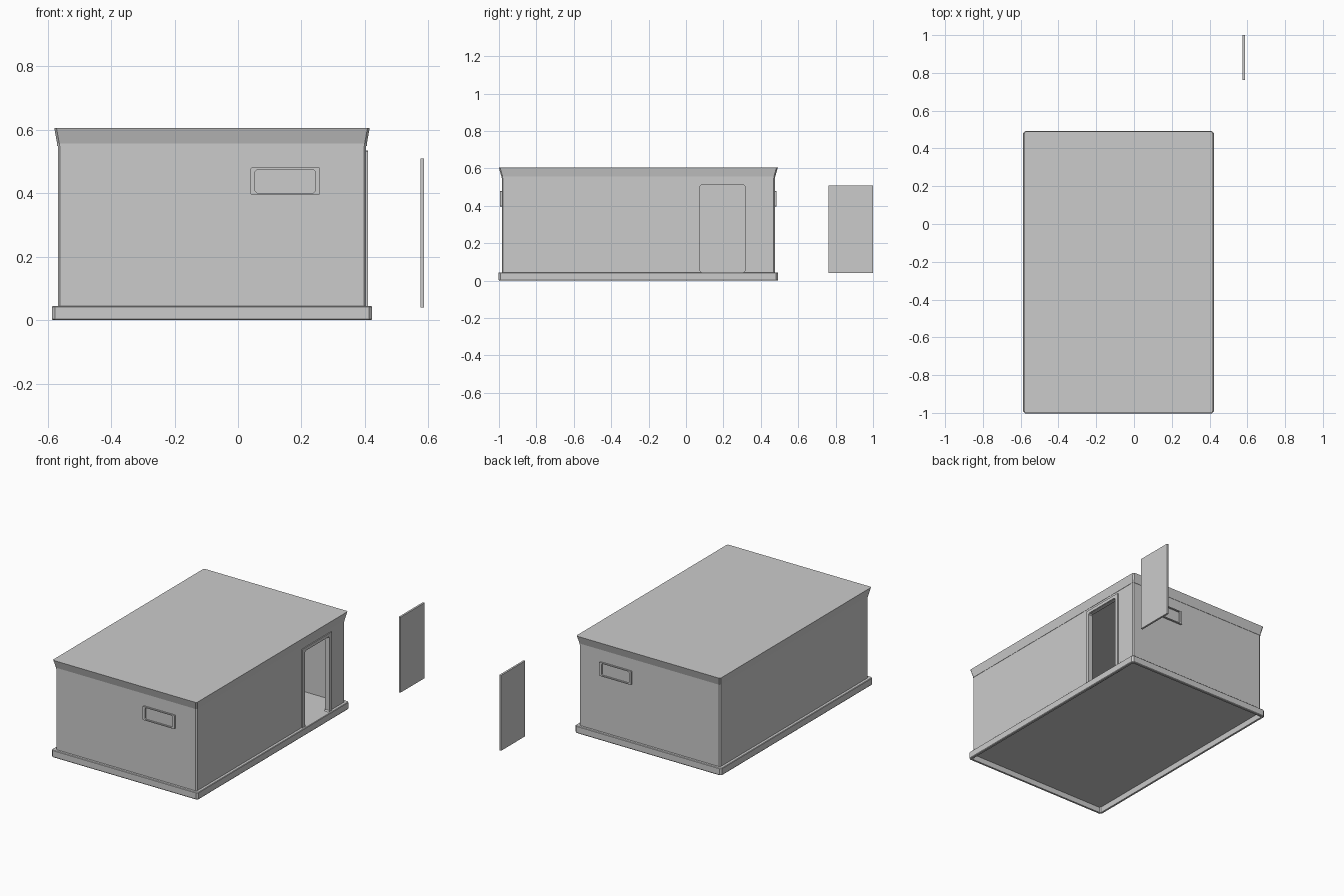
import bpy
import bmesh

if "Cube" in bpy.data.objects:
    bpy.data.objects.remove(bpy.data.objects["Cube"])

CX, CY = -0.082, -0.255   # centre of the building footprint


def ring(axis, a, centre, half, chamfer):
    """Chamfered rectangle at position a along the given axis."""
    (cu, cv), (hu, hv), c = centre, half, chamfer
    uv = [(hu, -hv + c), (hu, hv - c), (hu - c, hv), (-hu + c, hv),
          (-hu, hv - c), (-hu, -hv + c), (-hu + c, -hv), (hu - c, -hv)]
    pts = []
    for u, v in uv:
        p = [cu + u, cv + v]
        p.insert("xyz".index(axis), a)
        pts.append(p)
    return pts


def loft(name, rings, hollow=False):
    """Bridge rings in order: capped solid, or closed hollow frame."""
    bm = bmesh.new()
    loops = [[bm.verts.new(p) for p in r] for r in rings]
    pairs = list(zip(loops, loops[1:]))
    if hollow:
        pairs.append((loops[-1], loops[0]))
    else:
        bm.faces.new(loops[0])
        bm.faces.new(loops[-1])
    for a, b in pairs:
        for i in range(len(a)):
            j = (i + 1) % len(a)
            bm.faces.new((a[i], a[j], b[j], b[i]))
    bmesh.ops.recalc_face_normals(bm, faces=bm.faces)
    mesh = bpy.data.meshes.new(name)
    bm.to_mesh(mesh)
    bm.free()
    obj = bpy.data.objects.new(name, mesh)
    bpy.context.collection.objects.link(obj)
    return obj


def plan(z, hx, hy, c=0.007):
    return ring("z", z, (CX, CY), (hx, hy), c)


def frame(name, axis, a, b, centre, outer, inner, oc, ic):
    return loft(name, [ring(axis, a, centre, outer, oc), ring(axis, b, centre, outer, oc),
                       ring(axis, b, centre, inner, ic), ring(axis, a, centre, inner, ic)], True)


def box(name, lo, hi):
    bm = bmesh.new()
    bmesh.ops.create_cube(bm, size=1)
    for v in bm.verts:
        v.co = [lo[i] if v.co[i] < 0 else hi[i] for i in range(3)]
    mesh = bpy.data.meshes.new(name)
    bm.to_mesh(mesh)
    bm.free()
    obj = bpy.data.objects.new(name, mesh)
    bpy.context.collection.objects.link(obj)
    return obj


# Plinth, open underneath, with the floor recessed in it
loft("plinth", [plan(0, 0.502, 0.744, 0.01), plan(0.004, 0.505, 0.747, 0.01),
                plan(0.042, 0.505, 0.747, 0.01), plan(0.045, 0.502, 0.744, 0.01),
                plan(0.045, 0.484, 0.728), plan(0, 0.49, 0.732)], True)
loft("floor", [plan(0.032, 0.485, 0.729), plan(0.044, 0.485, 0.729)])

# Hollow walls
walls = loft("walls", [plan(0.04, 0.486, 0.73), plan(0.552, 0.486, 0.73),
                       plan(0.552, 0.466, 0.71), plan(0.04, 0.466, 0.71)], True)

# Doorway cut through the right wall
cutter = box("doorway_cutter", (0.33, 0.075, 0.0445), (0.5, 0.315, 0.513))
cutter.hide_render = True
cut = walls.modifiers.new("doorway", "BOOLEAN")
cut.operation = "DIFFERENCE"
cut.solver = "EXACT"
cut.object = cutter
bpy.context.view_layer.objects.active = walls
bpy.ops.object.modifier_apply(modifier=cut.name)
bpy.data.objects.remove(cutter)

# Flared roof with a small band below the cornice
loft("roof", [plan(0.549, 0.484, 0.728), plan(0.549, 0.488, 0.732),
              plan(0.556, 0.488, 0.732), plan(0.605, 0.497, 0.746)])

# Door frame, its lower rail sunk in the plinth
frame("door_frame", "x", 0.38, 0.410, (0.195, 0.279), (0.145, 0.255),
      (0.12, 0.235), 0.002, 0.008)

# Window frames on the front and back walls
for name, wall_y, out in (("front", CY - 0.73, -1), ("back", CY + 0.73, 1)):
    frame(name + "_window_frame", "y", wall_y - out * 0.004, wall_y + out * 0.01,
          (0.149, 0.438), (0.11, 0.0425), (0.095, 0.037), 0.003, 0.007)

# Detached door panel standing beside the building
box("door_panel", (0.575, 0.762, 0.04), (0.587, 1.0, 0.51))
